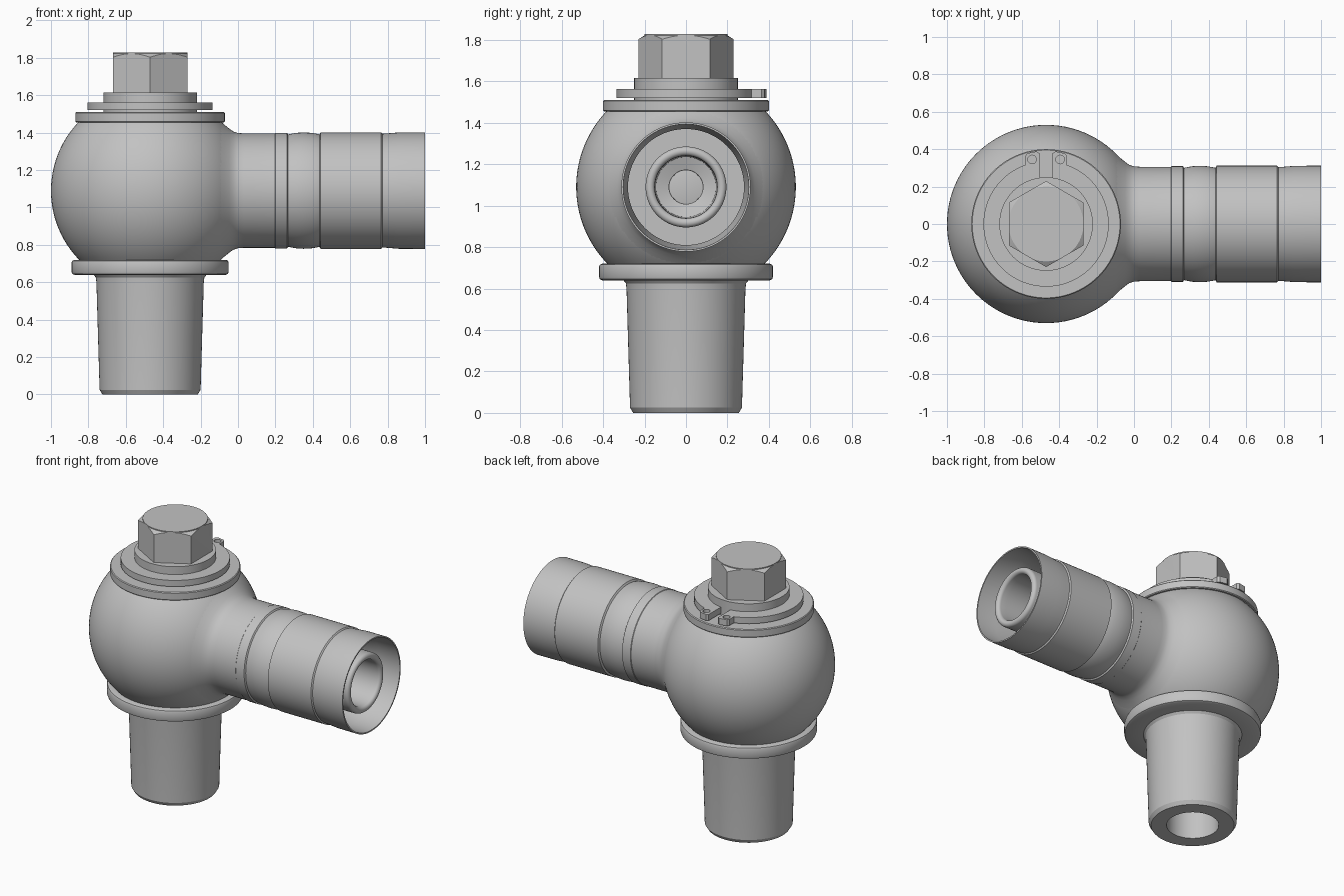
import bpy, bmesh, math
from mathutils import Matrix, Vector

if "Cube" in bpy.data.objects:
    bpy.data.objects.remove(bpy.data.objects["Cube"])

CX, CZ, R = -0.47, 1.09, 0.53      # ball centre and radius
UP = Matrix.Translation((CX, 0, 0))
ALONG_X = Matrix.Translation((0, 0, CZ)) @ Matrix.Rotation(math.pi / 2, 4, "Y")

steel = bpy.data.materials.new("grey steel")
steel.use_nodes = True
grey = (0.54, 0.54, 0.54, 1)
steel.diffuse_color = grey
steel.node_tree.nodes["Principled BSDF"].inputs["Base Color"].default_value = grey


def finish(name, bm, matrix):
    """Turn a bmesh into a shaded object."""
    bmesh.ops.recalc_face_normals(bm, faces=bm.faces)
    bm.transform(matrix)
    mesh = bpy.data.meshes.new(name)
    bm.to_mesh(mesh)
    bm.free()
    mesh.materials.append(steel)
    obj = bpy.data.objects.new(name, mesh)
    bpy.context.collection.objects.link(obj)
    shade(obj)
    return obj


def shade(obj):
    bpy.ops.object.select_all(action="DESELECT")
    obj.select_set(True)
    bpy.context.view_layer.objects.active = obj
    bpy.ops.object.shade_smooth_by_angle(angle=math.radians(25))


def lathe(name, profile, matrix=UP, steps=96):
    """Revolve (radius, height) points around the local z axis."""
    bm = bmesh.new()
    verts = [bm.verts.new((r, 0, h)) for r, h in profile]
    edges = [bm.edges.new(pair) for pair in zip(verts, verts[1:])]
    bmesh.ops.spin(bm, geom=verts + edges, cent=(0, 0, 0), axis=(0, 0, 1),
                   angle=math.tau, steps=steps)
    bmesh.ops.remove_doubles(bm, verts=bm.verts, dist=1e-4)
    return finish(name, bm, matrix)


def prism(name, outline, low, high):
    """Extrude a flat outline upward."""
    bm = bmesh.new()
    face = bm.faces.new([bm.verts.new((x, y, low)) for x, y in outline])
    top = bmesh.ops.extrude_face_region(bm, geom=[face])["geom"]
    bmesh.ops.translate(bm, vec=(0, 0, high - low),
                        verts=[v for v in top if isinstance(v, bmesh.types.BMVert)])
    return finish(name, bm, UP)


def cut(obj, cutter, operation):
    """Apply a boolean and discard its cutter."""
    mod = obj.modifiers.new("cut", "BOOLEAN")
    mod.object, mod.operation, mod.solver = cutter, operation, "EXACT"
    bpy.context.view_layer.objects.active = obj
    bpy.ops.object.modifier_apply(modifier=mod.name)
    bpy.data.objects.remove(cutter)
    shade(obj)


def arc(radius, start, end, count):
    angles = [math.radians(start + (end - start) * i / count) for i in range(count + 1)]
    return [(radius * math.cos(a), radius * math.sin(a)) for a in angles]


# Ball housing, truncated above and below
lathe("ball_housing", [(r, CZ + h) for r, h in arc(R, -44.5, 43.5, 40)])

# Tapered stem with collar and open bore
lathe("tapered_stem", [
    (0, 1.0), (0.16, 1.0), (0.16, 0), (0.255, 0), (0.27, 0.025), (0.287, 0.6),
    (0.29, 0.625), (0.302, 0.64), (0.405, 0.64), (0.416, 0.645), (0.42, 0.656),
    (0.42, 0.704), (0.416, 0.715), (0.405, 0.72), (0.3, 0.72)])

# Cover plate and stepped washer on top
lathe("cover_plate", [(0, 1.455), (0.395, 1.455), (0.4, 1.46), (0.4, 1.505),
                      (0.395, 1.51), (0, 1.51)])
lathe("washer", [(0, 1.5), (0.25, 1.5), (0.25, 1.615), (0, 1.615)])

# Hex head with a conical chamfer, corners toward front and back
hex_head = prism("hex_head", arc(0.23, 30, 330, 5), 1.6, 1.828)
cut(hex_head, lathe("chamfer_cutter", [(0, 1.5), (0.25, 1.5), (0.25, 1.79),
                                       (0.2, 1.822), (0.2, 1.9), (0, 1.9)]), "INTERSECT")

# Retaining clip with two drilled ears at the back
ear = [(0.11, 0.316), (0.11, 0.365), (0.1, 0.378), (0.05, 0.388), (0.035, 0.378), (0.035, 0.23)]
left_ear = [(-x, y) for x, y in reversed(ear)]
clip = prism("retaining_clip",
             arc(0.335, 110, 430, 80) + ear + arc(0.233, 441, 99, 80) + left_ear,
             1.52, 1.562)
for side in (-1, 1):
    hole = lathe("hole_cutter", [(0, 1.4), (0.023, 1.4), (0.023, 1.7), (0, 1.7)],
                 UP @ Matrix.Translation((side * 0.075, 0.345, 0)), 24)
    cut(clip, hole, "DIFFERENCE")

# Side arm: fillet from the ball, crimped sleeve, flared open mouth
lathe("side_arm", [
    (0.379, -0.1), (0.352, -0.072), (0.332, -0.047), (0.316, -0.025), (0.308, 0),
    (0.306, 0.03), (0.306, 0.197), (0.309, 0.2), (0.309, 0.262), (0.3, 0.268),
    (0.304, 0.285), (0.309, 0.315), (0.311, 0.35), (0.309, 0.39), (0.304, 0.42),
    (0.3, 0.435), (0.312, 0.442), (0.312, 0.765), (0.304, 0.772), (0.306, 0.8),
    (0.311, 0.86), (0.312, 1.0), (0.303, 1.0), (0.298, 0.86), (0.28, 0.77),
    (0.28, 0.45), (0.1, 0.45)], ALONG_X)

# Inner nozzle with a rounded lip and stepped bore
lip = [(0.173 + r, 0.94 + h) for r, h in arc(0.022, 0, 180, 12)]
lathe("inner_nozzle", [(0.195, 0.42)] + lip + [
    (0.15, 0.9), (0.145, 0.62), (0.082, 0.6), (0.08, 0), (0, 0)], ALONG_X)
